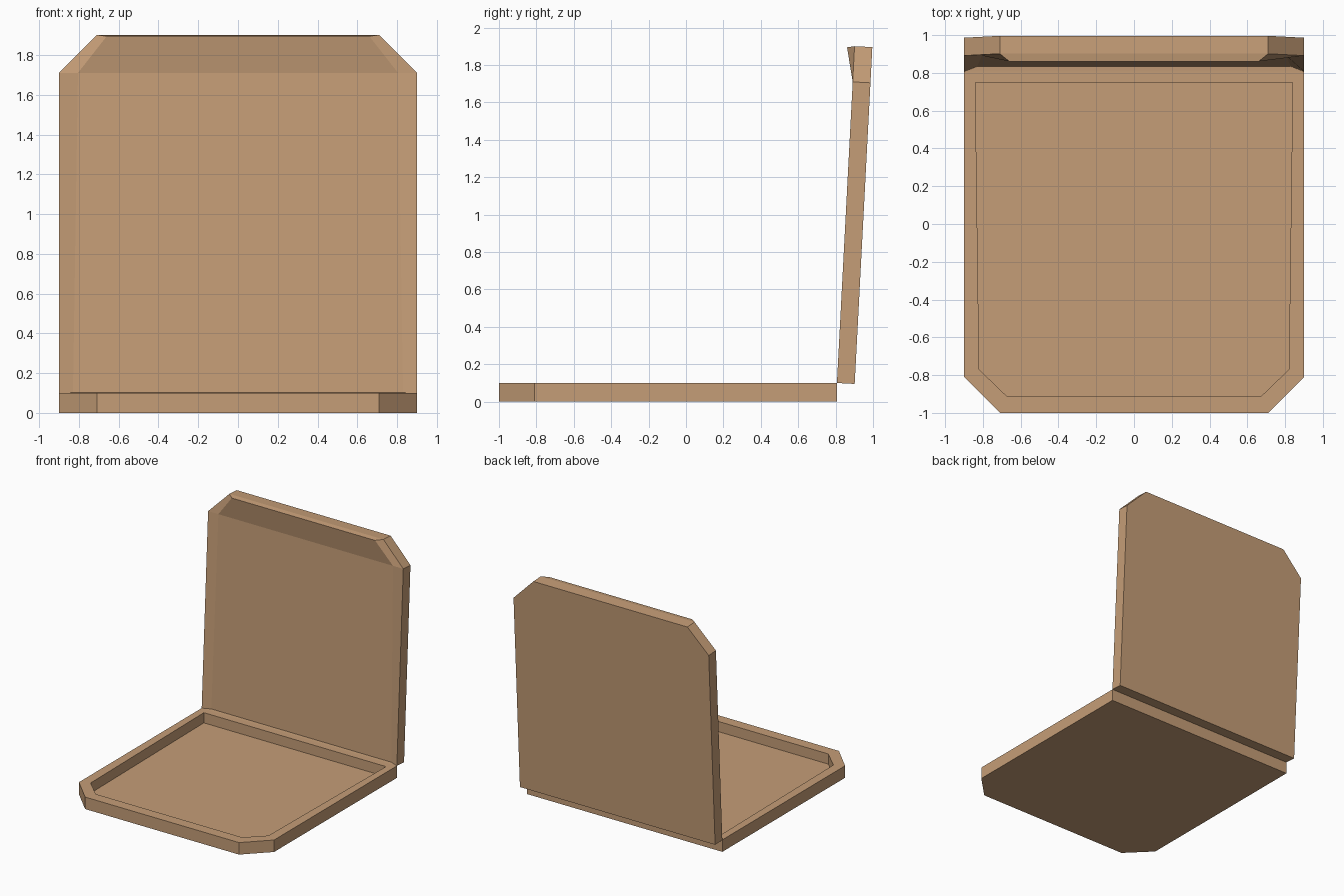
import bpy, bmesh, math

if "Cube" in bpy.data.objects:
    bpy.data.objects.remove(bpy.data.objects["Cube"])

card = bpy.data.materials.new("brown_cardboard")
card.diffuse_color = (0.56, 0.34, 0.185, 1)
card.use_nodes = True
card.node_tree.nodes["Principled BSDF"].inputs["Base Color"].default_value = card.diffuse_color


def mirrored(half):
    """Full six-sided outline from the right-hand half (hinge, side, tip)."""
    return half + [(-x, y, z) for x, y, z in reversed(half)]


def shell(name, halves):
    """Bridge successive six-sided rings and cap both ends."""
    bm = bmesh.new()
    rings = [[bm.verts.new(p) for p in mirrored(h)] for h in halves]
    for a, b in zip(rings, rings[1:]):
        for i in range(6):
            j = (i + 1) % 6
            bm.faces.new((a[i], a[j], b[j], b[i]))
    for r in (rings[0], rings[-1]):
        # cap split at the shoulder, so the tip may bend
        bm.faces.new((r[0], r[1], r[4], r[5]))
        bm.faces.new((r[1], r[2], r[3], r[4]))
    bmesh.ops.recalc_face_normals(bm, faces=bm.faces)
    me = bpy.data.meshes.new(name)
    bm.to_mesh(me)
    bm.free()
    me.materials.append(card)
    ob = bpy.data.objects.new(name, me)
    bpy.context.collection.objects.link(ob)
    return ob


# Tray with a sunken floor
def tray_outer(z):
    return [(0.9, 0.807, z), (0.9, -0.81, z), (0.71, -1.0, z)]


def tray_inner(z):
    return [(0.84, 0.75, z), (0.82, -0.77, z), (0.675, -0.91, z)]


shell("tray", [tray_outer(0), tray_outer(0.1), tray_inner(0.1), tray_inner(0.015)])


# Lid standing on the hinge, leaning back, with a lip at its top edge
def lid_outer(depth):
    return [(0.9, depth, 0), (0.9, depth, 1.612), (0.71, depth, 1.803)]


lid_panel = [(0.83, 0.027, 0.003), (0.805, 0.0, 1.612), (0.66, -0.04, 1.795)]
lid = shell("lid", [lid_outer(0.095), lid_outer(0), lid_panel])
lid.location = (0, 0.807, 0.1)
lid.rotation_euler.x = math.radians(-3)
